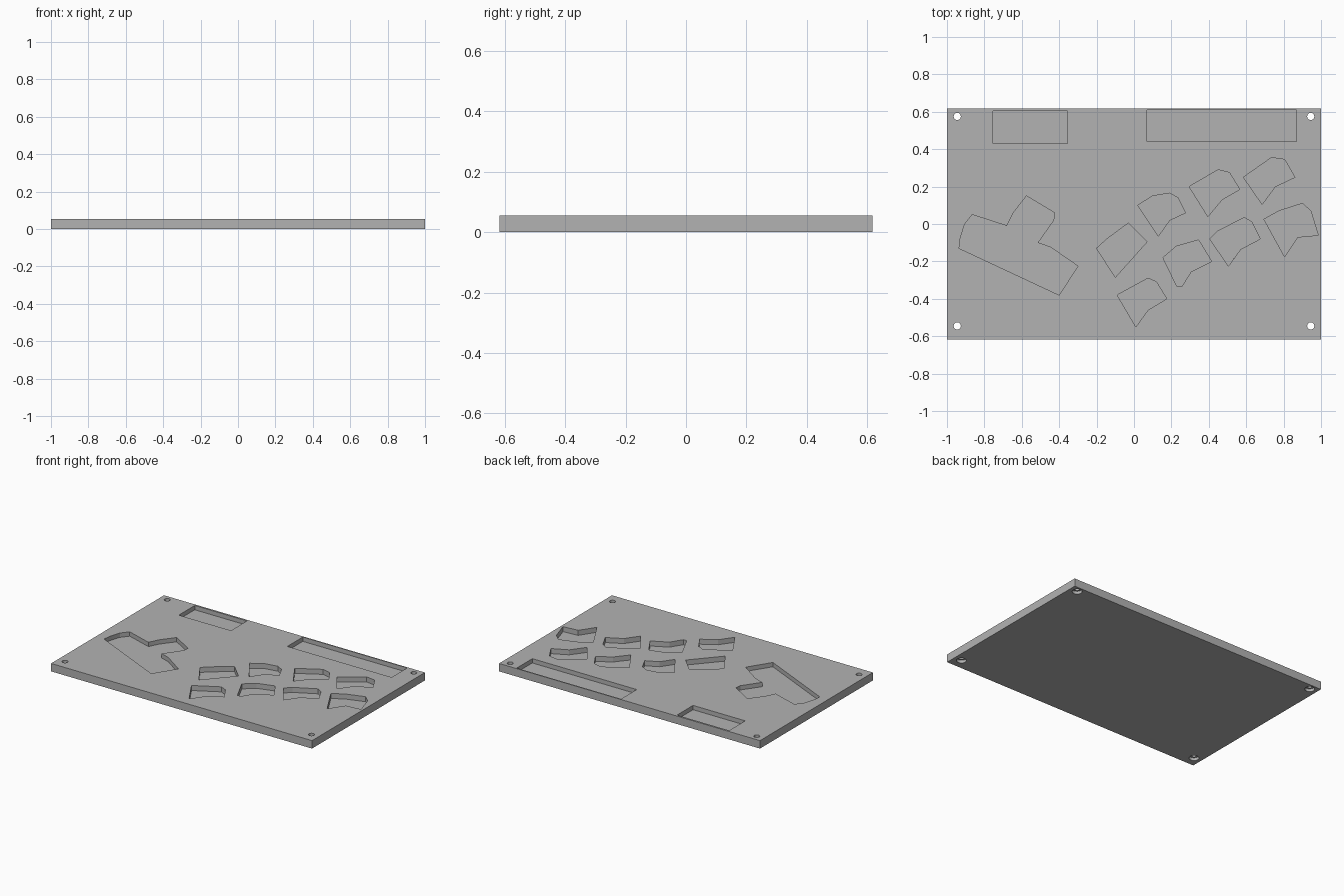
import bpy, bmesh, math

if "Cube" in bpy.data.objects:
    bpy.data.objects.remove(bpy.data.objects["Cube"])

THICK = 0.055

grey = bpy.data.materials.new("plain grey")
grey.diffuse_color = (0.45, 0.45, 0.45, 1)
grey.use_nodes = True
grey.node_tree.nodes["Principled BSDF"].inputs["Base Color"].default_value = grey.diffuse_color


def prism(name, pts, z0, z1):
    """Extrude a closed outline between two heights."""
    bm = bmesh.new()
    face = bm.faces.new([bm.verts.new((x, y, z0)) for x, y in pts])
    ext = bmesh.ops.extrude_face_region(bm, geom=[face])
    top = [v for v in ext["geom"] if isinstance(v, bmesh.types.BMVert)]
    bmesh.ops.translate(bm, verts=top, vec=(0, 0, z1 - z0))
    bmesh.ops.recalc_face_normals(bm, faces=bm.faces)
    me = bpy.data.meshes.new(name)
    bm.to_mesh(me)
    bm.free()
    ob = bpy.data.objects.new(name, me)
    bpy.context.collection.objects.link(ob)
    me.materials.append(grey)
    return ob


def rect(x0, x1, y0, y1):
    return [(x0, y0), (x1, y0), (x1, y1), (x0, y1)]


def circle(x, y, r, n=32):
    return [(x + r * math.cos(2 * math.pi * i / n),
             y + r * math.sin(2 * math.pi * i / n)) for i in range(n)]


def cut(target, pts, z0, z1):
    """Subtract an extruded outline from the target."""
    tool = prism("cutter", pts, z0, z1)
    tool.hide_render = True
    mod = target.modifiers.new("cut", 'BOOLEAN')
    mod.operation = 'DIFFERENCE'
    mod.solver = 'EXACT'
    mod.object = tool
    bpy.context.view_layer.objects.active = target
    bpy.ops.object.modifier_apply(modifier=mod.name)
    bpy.data.objects.remove(tool)


# Base plate
plate = prism("base_plate", rect(-1, 1, -0.618, 0.618), 0, THICK)

# Small angled pockets
small_pockets = [
    [(-.20, -.13), (-.145, -.08), (-.03, .005), (.07, -.095), (-.10, -.285)],
    [(.02, .10), (.10, .15), (.19, .165), (.235, .14), (.275, .06), (.19, .02), (.13, -.065)],
    [(.295, .20), (.45, .29), (.51, .275), (.565, .185), (.47, .13), (.395, .04)],
    [(.585, .25), (.735, .355), (.805, .345), (.86, .25), (.755, .20), (.685, .105)],
    [(-.09, -.38), (.075, -.29), (.12, -.31), (.175, -.40), (.075, -.46), (.01, -.55)],
    [(.155, -.18), (.225, -.12), (.345, -.085), (.415, -.20), (.305, -.255),
     (.255, -.335), (.23, -.335)],
    [(.405, -.08), (.445, -.04), (.59, .035), (.63, .01), (.675, -.08),
     (.57, -.135), (.505, -.225)],
    [(.695, .025), (.775, .07), (.90, .11), (.945, .07), (.985, -.06),
     (.875, -.07), (.805, -.175)],
]
for outline in small_pockets:
    cut(plate, outline, THICK - 0.035, THICK + 0.05)

# Large branching pocket
large_pocket = [(-.935, -.13), (-.93, -.08), (-.905, 0), (-.865, .05), (-.68, -.01),
                (-.645, .06), (-.575, .15), (-.425, .06), (-.43, .02), (-.515, -.10),
                (-.445, -.125), (-.30, -.225), (-.40, -.38)]
cut(plate, large_pocket, THICK - 0.03, THICK + 0.05)

# Rectangular slots along the back edge
for slot in (rect(-.755, -.355, .43, .605), rect(.07, .87, .44, .61)):
    cut(plate, slot, THICK - 0.03, THICK + 0.05)

# Corner screw holes, widened from below
for x in (-.945, .945):
    for y in (-.545, .575):
        cut(plate, circle(x, y, 0.019), -0.05, THICK + 0.05)
        cut(plate, circle(x, y, 0.031), -0.05, 0.02)

# Smooth hole walls, crisp edges elsewhere
bpy.ops.object.select_all(action='DESELECT')
plate.select_set(True)
bpy.context.view_layer.objects.active = plate
bpy.ops.object.shade_smooth_by_angle(angle=math.radians(15))
